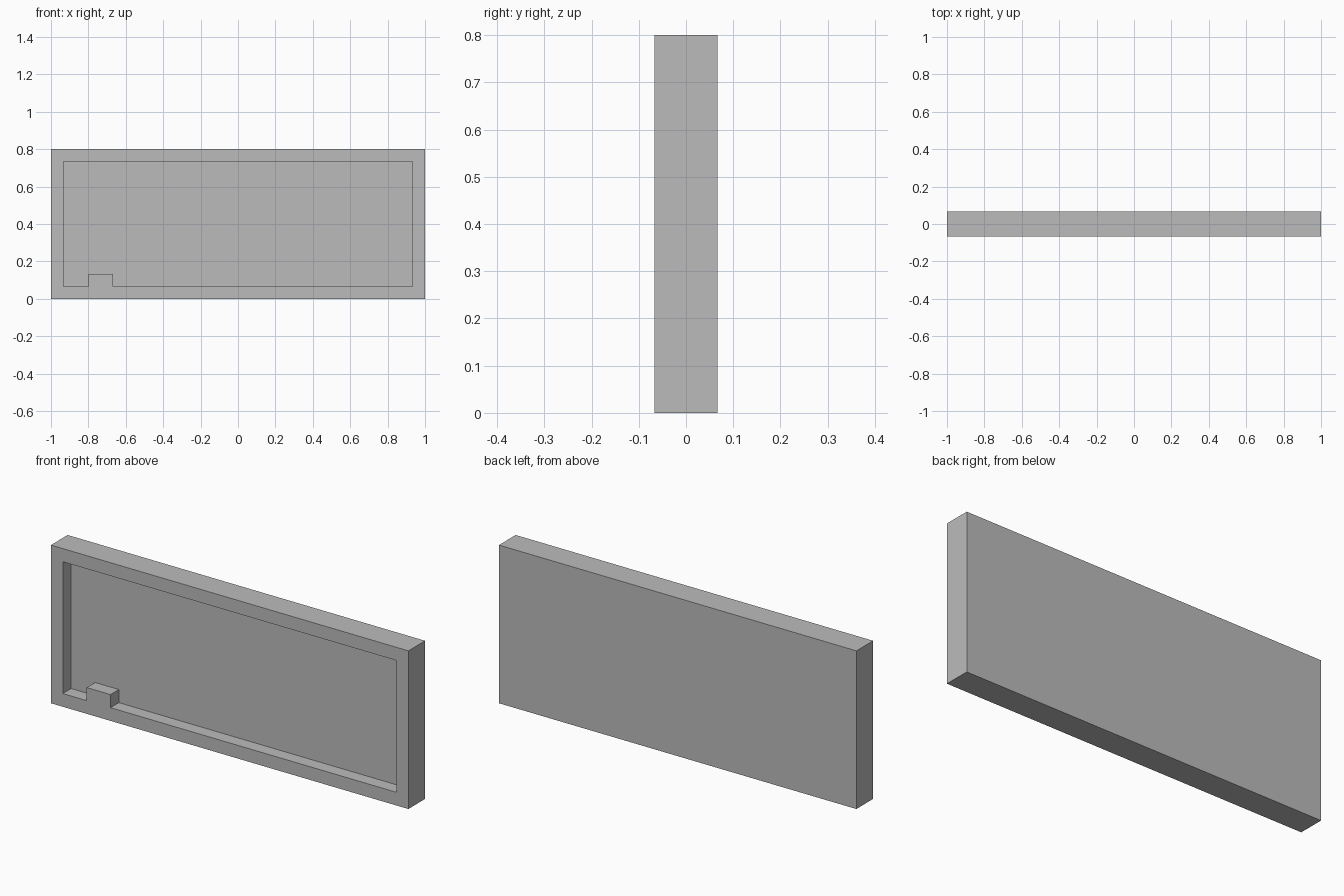
import bpy
import bmesh

if "Cube" in bpy.data.objects:
    bpy.data.objects.remove(bpy.data.objects["Cube"], do_unlink=True)

HALF_W, HEIGHT, HALF_D = 1.0, 0.8, 0.0667
RIM = 0.0667            # border width around the recess
TAB_LEFT, TAB_RIGHT, TAB_TOP = -0.8, -0.667, 0.133

grey = bpy.data.materials.new("plain grey")
grey.use_nodes = True
colour = (0.5, 0.5, 0.5, 1)
grey.diffuse_color = colour
grey.node_tree.nodes["Principled BSDF"].inputs["Base Color"].default_value = colour


def prism(name, outline, y_front, y_back):
    """Extrude an x-z outline along y."""
    bm = bmesh.new()
    face = bm.faces.new([bm.verts.new((x, y_front, z)) for x, z in outline])
    result = bmesh.ops.extrude_face_region(bm, geom=[face])
    moved = [v for v in result["geom"] if isinstance(v, bmesh.types.BMVert)]
    bmesh.ops.translate(bm, verts=moved, vec=(0, y_back - y_front, 0))
    bmesh.ops.recalc_face_normals(bm, faces=bm.faces[:])
    mesh = bpy.data.meshes.new(name)
    bm.to_mesh(mesh)
    bm.free()
    mesh.materials.append(grey)
    obj = bpy.data.objects.new(name, mesh)
    bpy.context.collection.objects.link(obj)
    return obj


# Solid slab
panel = prism("recessed_panel",
              [(-HALF_W, 0), (HALF_W, 0), (HALF_W, HEIGHT), (-HALF_W, HEIGHT)],
              -HALF_D, HALF_D)

# Front recess, with a small tab left standing on the lower rim
inner, top = HALF_W - RIM, HEIGHT - RIM
cutter = prism("recess_cutter",
               [(-inner, RIM), (TAB_LEFT, RIM), (TAB_LEFT, TAB_TOP),
                (TAB_RIGHT, TAB_TOP), (TAB_RIGHT, RIM), (inner, RIM),
                (inner, top), (-inner, top)],
               -2 * HALF_D, 0)

cut = panel.modifiers.new("recess", 'BOOLEAN')
cut.operation = 'DIFFERENCE'
cut.solver = 'EXACT'
cut.object = cutter

# Apply the cut and drop the helper
bpy.context.view_layer.objects.active = panel
panel.select_set(True)
bpy.ops.object.modifier_apply(modifier=cut.name)
bpy.data.objects.remove(cutter, do_unlink=True)
